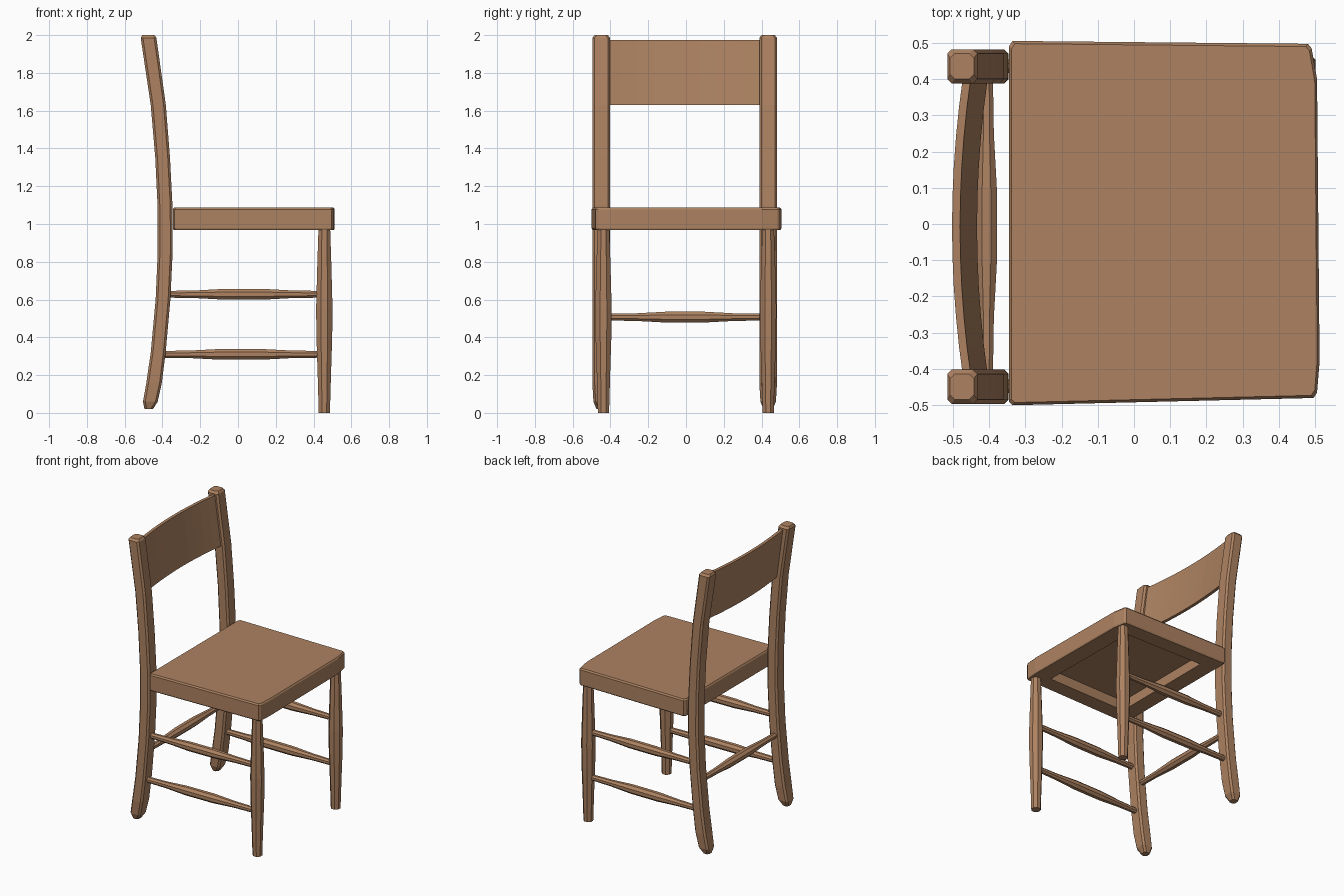
import bpy, bmesh, math
from mathutils import Vector

cube = bpy.data.objects.get("Cube")
if cube:
    bpy.data.objects.remove(cube, do_unlink=True)

wood = bpy.data.materials.new("warm_wood")
wood.use_nodes = True
colour = (0.42, 0.225, 0.12, 1)
wood.diffuse_color = colour
wood.node_tree.nodes["Principled BSDF"].inputs["Base Color"].default_value = colour


def loft(rings):
    """Skin a list of equal-sized point rings and cap both ends."""
    bm = bmesh.new()
    rows = [[bm.verts.new(p) for p in ring] for ring in rings]
    count = len(rows[0])
    for a, b in zip(rows, rows[1:]):
        for i in range(count):
            j = (i + 1) % count
            bm.faces.new((a[i], a[j], b[j], b[i]))
    bm.faces.new(rows[0][::-1])
    bm.faces.new(rows[-1])
    bmesh.ops.recalc_face_normals(bm, faces=bm.faces)
    return bm


def finish(name, bm):
    mesh = bpy.data.meshes.new(name)
    bm.to_mesh(mesh)
    bm.free()
    mesh.materials.append(wood)
    obj = bpy.data.objects.new(name, mesh)
    bpy.context.collection.objects.link(obj)
    return obj


def turned(name, start, end, profile, sides=8):
    """Faceted spindle from start to end; profile lists (fraction, radius)."""
    start, end = Vector(start), Vector(end)
    axis = end - start
    turn = axis.to_track_quat('Z', 'Y')
    rings = []
    for t, r in profile:
        angles = [math.tau * (i + 0.5) / sides for i in range(sides)]
        rings.append([start + axis * t + turn @ Vector((r * math.cos(a), r * math.sin(a), 0))
                      for a in angles])
    finish(name, loft(rings))


def chamfered(x0, x1, y0, y1, c, z):
    """Rectangle ring with cut corners."""
    return [(x0 + c, y0, z), (x1 - c, y0, z), (x1, y0 + c, z), (x1, y1 - c, z),
            (x1 - c, y1, z), (x0 + c, y1, z), (x0, y1 - c, z), (x0, y0 + c, z)]


# Seat: shallow bowed front, softened rim, hollow underside
outline = [(-0.335, -0.5), (0.495, -0.48), (0.505, -0.465), (0.512, -0.38), (0.505, 0.4),
           (0.49, 0.485), (0.48, 0.497), (-0.335, 0.505), (-0.345, 0.49), (-0.345, -0.49)]
seat = loft([[(0.08 + (x - 0.08) * s, y * s, z) for x, y in outline]
             for z, s in ((0.968, 0.99), (0.977, 1), (1.078, 1), (1.088, 0.985))])
seat.faces.ensure_lookup_table()
under = min(seat.faces, key=lambda f: f.calc_center_median().z)
bmesh.ops.inset_region(seat, faces=[under], thickness=0.12)
hollow = bmesh.ops.extrude_discrete_faces(seat, faces=[under])["faces"][0]
bmesh.ops.translate(seat, verts=hollow.verts, vec=(0, 0, 0.07))
finish("seat", seat)

# Rear legs: (height, back x, front x, side shrink)
post = [(0.02, -0.495, -0.45, 0.022), (0.06, -0.503, -0.425, 0.006), (0.16, -0.485, -0.403, 0),
        (0.32, -0.462, -0.383, 0), (0.6, -0.436, -0.358, 0), (0.85, -0.425, -0.346, 0),
        (1.1, -0.426, -0.347, 0), (1.35, -0.438, -0.36, 0), (1.63, -0.462, -0.382, 0),
        (1.985, -0.515, -0.432, 0), (2.0, -0.507, -0.442, 0.012)]

# Front legs: (fraction, radius)
leg = [(0, 0.032), (0.2, 0.038), (0.4, 0.045), (0.56, 0.047), (0.8, 0.04), (1, 0.033)]
rung = [(0, 0.019), (0.2, 0.022), (0.38, 0.031), (0.62, 0.031), (0.8, 0.022), (1, 0.019)]

for side, y in (("left", 0.435), ("right", -0.449)):
    half = 0.047
    finish(side + "_rear_leg", loft(
        [chamfered(a, b, y - half + s, y + half - s, 0.012, z) for z, a, b, s in post]))
    front_y = y if y > 0 else -0.437
    turned(side + "_front_leg", (0.457, front_y, 0), (0.457, front_y, 0.99), leg)
    turned(side + "_upper_rung", (-0.39, y, 0.628), (0.45, front_y, 0.628), rung)
    turned(side + "_lower_rung", (-0.42, y, 0.31), (0.45, front_y, 0.31), rung)

turned("rear_rung", (-0.407, -0.43, 0.507), (-0.407, 0.42, 0.507), rung)

# Back slat: leaning plank bowed backwards between the rear legs
steps = 10
slices = []
for i in range(steps + 1):
    t = i / steps
    y = -0.42 + 0.825 * t
    bow = 0.03 * (1 - (2 * t - 1) ** 2)
    slices.append([(x - bow, y, z) for x, z in
                   ((-0.425, 1.63), (-0.403, 1.63), (-0.45, 1.975), (-0.472, 1.975))])
finish("back_slat", loft(slices))
